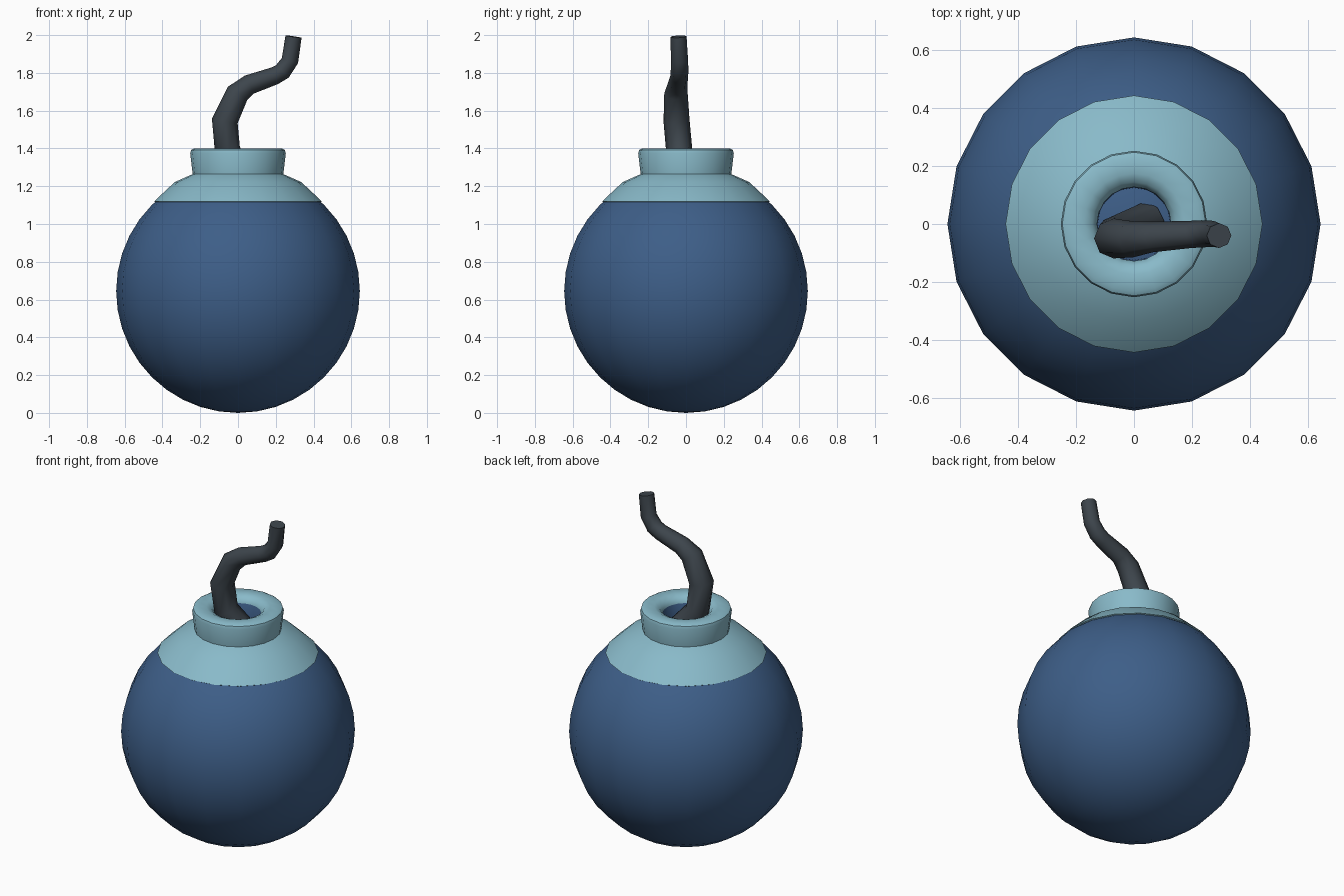
import bpy, bmesh, math
from mathutils import Vector

if "Cube" in bpy.data.objects:
    bpy.data.objects.remove(bpy.data.objects["Cube"])


def material(name, rgb):
    m = bpy.data.materials.new(name)
    m.diffuse_color = (*rgb, 1)
    m.use_nodes = True
    m.node_tree.nodes["Principled BSDF"].inputs["Base Color"].default_value = m.diffuse_color
    return m


BLUE = material("navy blue", (0.047, 0.112, 0.245))
TEAL = material("pale teal", (0.25, 0.49, 0.585))
DARK = material("charcoal", (0.047, 0.06, 0.073))


def skin(name, rings, mats, angle, cap=False):
    """Join rings of points into a smooth-shaded tube."""
    bm = bmesh.new()
    loops = [[bm.verts.new(p) for p in ring] for ring in rings]
    for a, b in zip(loops, loops[1:]):
        n = len(a)
        for i in range(n):
            j = (i + 1) % n
            bm.faces.new((a[i], a[j], b[j], b[i]))
    if cap:
        bm.faces.new(loops[0][::-1])
        bm.faces.new(loops[-1])
    bmesh.ops.remove_doubles(bm, verts=bm.verts, dist=1e-5)
    bmesh.ops.recalc_face_normals(bm, faces=bm.faces)
    me = bpy.data.meshes.new(name)
    bm.to_mesh(me)
    bm.free()
    for m in mats:
        me.materials.append(m)
    ob = bpy.data.objects.new(name, me)
    bpy.context.collection.objects.link(ob)
    bpy.ops.object.select_all(action='DESELECT')
    ob.select_set(True)
    bpy.context.view_layer.objects.active = ob
    bpy.ops.object.shade_smooth_by_angle(angle=math.radians(angle))
    return ob


def lathe(profile, n=20):
    return [[(r * math.cos(math.tau * i / n), r * math.sin(math.tau * i / n), z)
             for i in range(n)] for r, z in profile]


# Round body
R = 0.645
arc = [(R * math.sin(math.pi * k / 20), R - R * math.cos(math.pi * k / 20)) for k in range(21)]
skin("body", lathe(arc), [BLUE], 40)

# Pale shoulder, collar and rounded rim, with the blue bore inside
collar = skin("collar", lathe([
    (0.43, 1.112), (0.444, 1.12), (0.335, 1.222), (0.24, 1.264),
    (0.253, 1.375), (0.248, 1.392), (0.232, 1.401), (0.175, 1.401),
    (0.145, 1.388), (0.128, 1.36), (0.125, 1.25)]), [TEAL, BLUE], 40)
for p in collar.data.polygons:
    c = p.center
    if math.hypot(c.x, c.y) < 0.13:
        p.material_index = 1

# Bent, tapering fuse: x, y, z, radius
path = [(0.05, 0.01, 1.25, 0.07), (-0.055, -0.035, 1.38, 0.07),
        (-0.07, -0.05, 1.545, 0.069), (-0.002, -0.053, 1.692, 0.062),
        (0.06, -0.045, 1.738, 0.053), (0.195, -0.036, 1.785, 0.047),
        (0.235, -0.034, 1.808, 0.047), (0.275, -0.034, 1.865, 0.045),
        (0.294, -0.04, 1.992, 0.043)]
pts = [Vector(p[:3]) for p in path]
rings = []
for k, p in enumerate(pts):
    t = (pts[min(k + 1, len(pts) - 1)] - pts[max(k - 1, 0)]).normalized()
    u = Vector((0, 1, 0)).cross(t).normalized()
    v = t.cross(u)
    r = path[k][3]
    rings.append([p + r * (math.cos(math.tau * i / 8) * u + math.sin(math.tau * i / 8) * v)
                  for i in range(8)])
skin("fuse", rings, [DARK], 50, cap=True)
